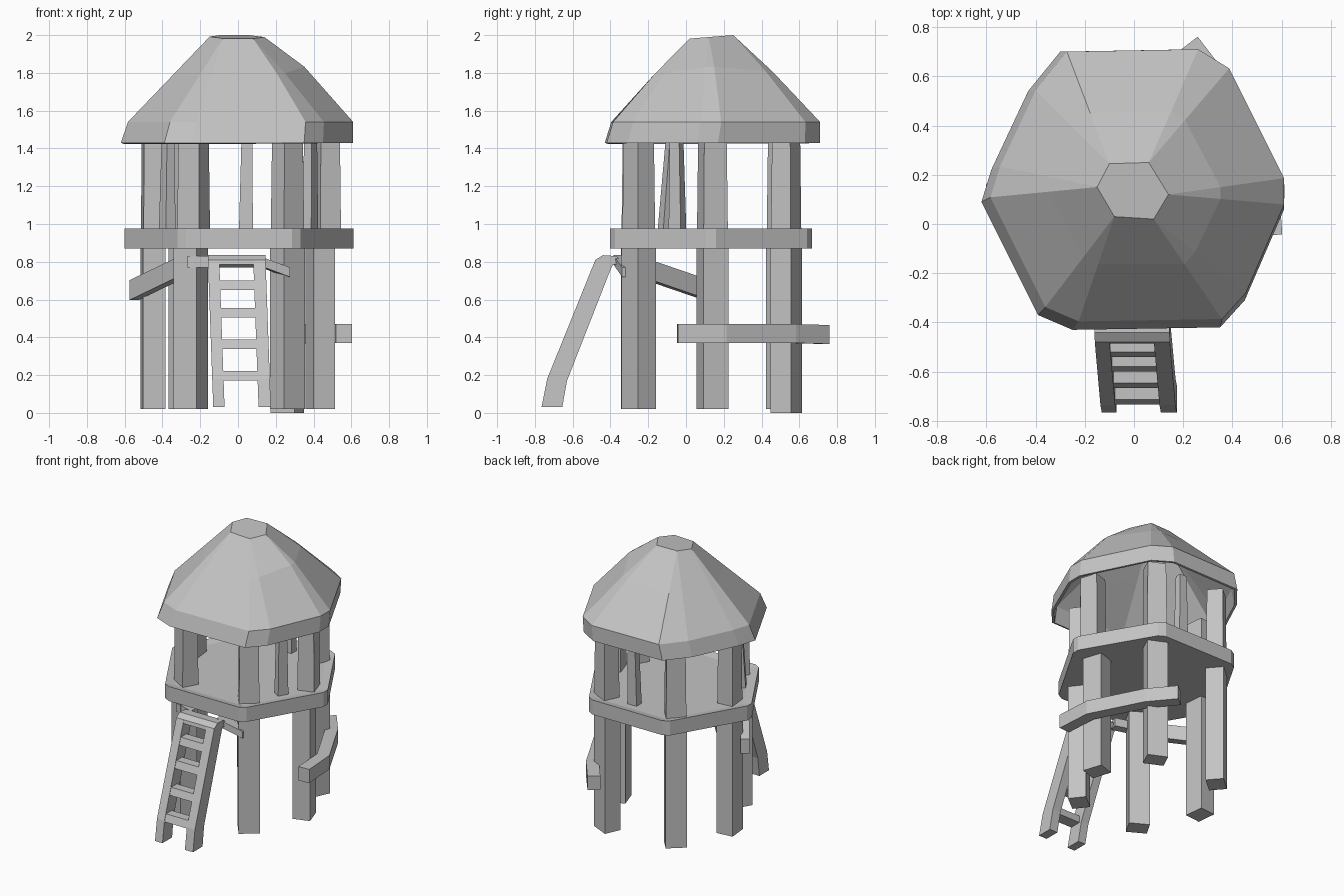
import bpy, bmesh, math
from mathutils import Vector

if "Cube" in bpy.data.objects:
    bpy.data.objects.remove(bpy.data.objects["Cube"])

grey = bpy.data.materials.new("weathered_grey")
grey.diffuse_color = (0.55, 0.55, 0.55, 1)
grey.use_nodes = True
grey.node_tree.nodes["Principled BSDF"].inputs["Base Color"].default_value = grey.diffuse_color


def finish(bm, name):
    bmesh.ops.recalc_face_normals(bm, faces=bm.faces)
    mesh = bpy.data.meshes.new(name)
    bm.to_mesh(mesh)
    bm.free()
    mesh.materials.append(grey)
    obj = bpy.data.objects.new(name, mesh)
    bpy.context.collection.objects.link(obj)
    return obj


def loft(bm, rings, caps=(True, True)):
    """Skin a list of equally long point rings, with optional end caps."""
    loops = [[bm.verts.new(p) for p in r] for r in rings]
    n = len(rings[0])
    for a, b in zip(loops, loops[1:]):
        for i in range(n):
            j = (i + 1) % n
            bm.faces.new((a[i], a[j], b[j], b[i]))
    if caps[0]:
        bm.faces.new(loops[0][::-1])
    if caps[1]:
        bm.faces.new(loops[-1])


def post_ring(x, y, z, depth, width, ang):
    c, s = math.cos(ang), math.sin(ang)
    return [(x + c * u * depth / 2 - s * v * width / 2,
             y + s * u * depth / 2 + c * v * width / 2, z)
            for u, v in ((1, -1), (1, 1), (-1, 1), (-1, -1))]


def post(name, start, end, size, deg, taper=1.0):
    bm = bmesh.new()
    (d, w), a = size, math.radians(deg)
    loft(bm, [post_ring(*start, d, w, a), post_ring(*end, d * taper, w * taper, a)])
    return finish(bm, name)


def beam(name, pts, width, height):
    """Plank with upright ends following a path."""
    pts = [Vector(p) for p in pts]
    rings = []
    for i, p in enumerate(pts):
        t = pts[min(i + 1, len(pts) - 1)] - pts[max(i - 1, 0)]
        side = Vector((t.y, -t.x, 0)).normalized() * width / 2
        up = Vector((0, 0, height / 2))
        rings.append([p + side + up, p - side + up, p - side - up, p + side - up])
    bm = bmesh.new()
    loft(bm, rings)
    return finish(bm, name)


# Hollow roof: steep band, straight slopes that bulge on the right, flat six-sided top
eave = [(0.61, 0.06), (0.61, 0.17), (0.38, 0.63), (0.25, 0.71), (-0.30, 0.70), (-0.43, 0.54),
        (-0.58, 0.22), (-0.62, 0.09), (-0.39, -0.37), (-0.25, -0.43), (0.35, -0.42), (0.45, -0.31)]
crown = [(0.14, 0.12), (0.06, 0.25), (-0.10, 0.245), (-0.15, 0.15), (-0.08, 0.03), (0.08, 0.02)]
bulge = [0.045, 0.015, 0.0, 0.0, 0.0, 0.015]
low = [(x, y, 1.43) for x, y in eave]
band = [(0.61 - (0.61 - x) * 0.97, 0.71 - (0.71 - y) * 0.97, 1.54) for x, y in eave]
top = [(*crown[i // 2], 1.98 + 0.08 * crown[i // 2][1]) for i in range(12)]
mid = [tuple(Vector(b).lerp(Vector(t), 0.55) + Vector((0, 0, bulge[i // 2])))
       for i, (b, t) in enumerate(zip(band, top))]
bm = bmesh.new()
loft(bm, [low, band, mid, top], caps=(False, True))
bmesh.ops.remove_doubles(bm, verts=bm.verts, dist=0.001)
roof = finish(bm, "roof")
shell = roof.modifiers.new("thickness", 'SOLIDIFY')
shell.thickness = 0.018
shell.offset = -1

# Six-sided platform with clipped corners and a slightly sunken floor
bm = bmesh.new()
hexa = [(0.005 + 0.622 * math.cos(math.radians(60 * i)), 0.132 + 0.617 * math.sin(math.radians(60 * i)))
        for i in range(6)]
loft(bm, [[(x, y, z) for x, y in hexa] for z in (0.87, 0.975)])
uprights = [e for e in bm.edges if abs(e.verts[0].co.z - e.verts[1].co.z) > 0.05]
bmesh.ops.bevel(bm, geom=uprights, offset=0.03, segments=1, affect='EDGES')
bmesh.ops.recalc_face_normals(bm, faces=bm.faces)
floor = [f for f in bm.faces if f.normal.z > 0.9]
bmesh.ops.inset_region(bm, faces=floor, thickness=0.06)
for f in floor:
    for v in f.verts:
        v.co.z -= 0.012
finish(bm, "platform")

# Six main posts, below and above the platform: x, y, upper x, angle
spots = [("right", 0.435, 0.14, 0.47, 18), ("back_right", 0.26, 0.53, 0.265, 65),
         ("back_left", -0.275, 0.515, -0.275, 131), ("left", -0.45, 0.14, -0.45, 186),
         ("front_left", -0.25, -0.258, -0.235, 240), ("front_right", 0.262, -0.25, 0.262, 308)]
for name, x, y, xu, deg in spots:
    base = 0.0 if name == "back_right" else 0.02
    post("leg_" + name, (x, y, base), (x, y, 0.88), (0.12, 0.14), deg)
    post("roof_post_" + name, (xu, y, 0.94), (xu, y, 1.47), (0.115, 0.135), deg, 0.92)

# Thin posts halfway along three sides
for name, x, y, lean, deg in (("back", 0.042, 0.53, 0.01, 90), ("left", -0.375, -0.105, 0.035, 210),
                              ("right", 0.38, -0.045, -0.005, 330)):
    post("thin_post_" + name, (x, y, 0.94), (x + 0.005, y + lean, 1.47), (0.06, 0.075), deg, 0.75)

# Planks nailed to the legs
beam("low_rail", [(0.56, -0.045, 0.42), (0.545, 0.2, 0.42), (0.36, 0.56, 0.42), (0.225, 0.735, 0.415)],
     0.085, 0.1)
beam("side_brace", [(-0.55, 0.11, 0.65), (-0.28, -0.27, 0.78)], 0.06, 0.105)
beam("front_brace_right", [(0.09, -0.345, 0.81), (0.265, -0.30, 0.745)], 0.08, 0.05)
beam("front_brace_left", [(-0.26, -0.30, 0.80), (-0.11, -0.345, 0.80)], 0.06, 0.06)

# Ladder rails: leaning side profile that hooks over at the top
outer = [(-0.765, 0.03), (-0.735, 0.18), (-0.48, 0.81), (-0.44, 0.835), (-0.37, 0.83), (-0.335, 0.80)]
inner = [(-0.655, 0.03), (-0.63, 0.17), (-0.395, 0.77), (-0.385, 0.785), (-0.375, 0.785), (-0.355, 0.77)]


def shift(z):
    """Sideways drift of the ladder toward its foot."""
    return 0.03 * (1 - z / 0.83)


for name, xa, xb in (("left", -0.16, -0.10), ("right", 0.08, 0.145)):
    rings = []
    for (yo, zo), (yi, zi) in zip(outer, inner):
        s, t = shift(zo), shift(zi)
        rings.append([(xa + s, yo, zo), (xb + s, yo, zo), (xb + t, yi, zi), (xa + t, yi, zi)])
    bm = bmesh.new()
    loft(bm, rings)
    finish(bm, "ladder_rail_" + name)


def step(name, profile, xa, xb):
    bm = bmesh.new()
    loft(bm, [[(x, y, z) for y, z in profile] for x in (xa, xb)])
    return finish(bm, name)


def face_y(z):
    """Front plane of the ladder at a given height."""
    return -0.735 + (z - 0.18) * 0.405 + 0.004


# Rungs with sloped fronts nearly flush with the rails
for i, z in enumerate((0.172, 0.338, 0.505, 0.65)):
    z1, s = z + 0.05, shift(z)
    prof = [(face_y(z), z), (face_y(z1), z1), (face_y(z1) + 0.065, z1), (face_y(z) + 0.085, z)]
    step("ladder_rung_%d" % (i + 1), prof, -0.12 + s, 0.10 + s)

# Top step closing the hook between the rails
prof = [(face_y(0.785), 0.785)] + outer[2:] + inner[:3:-1]
step("ladder_top_step", prof, -0.13, 0.11)
